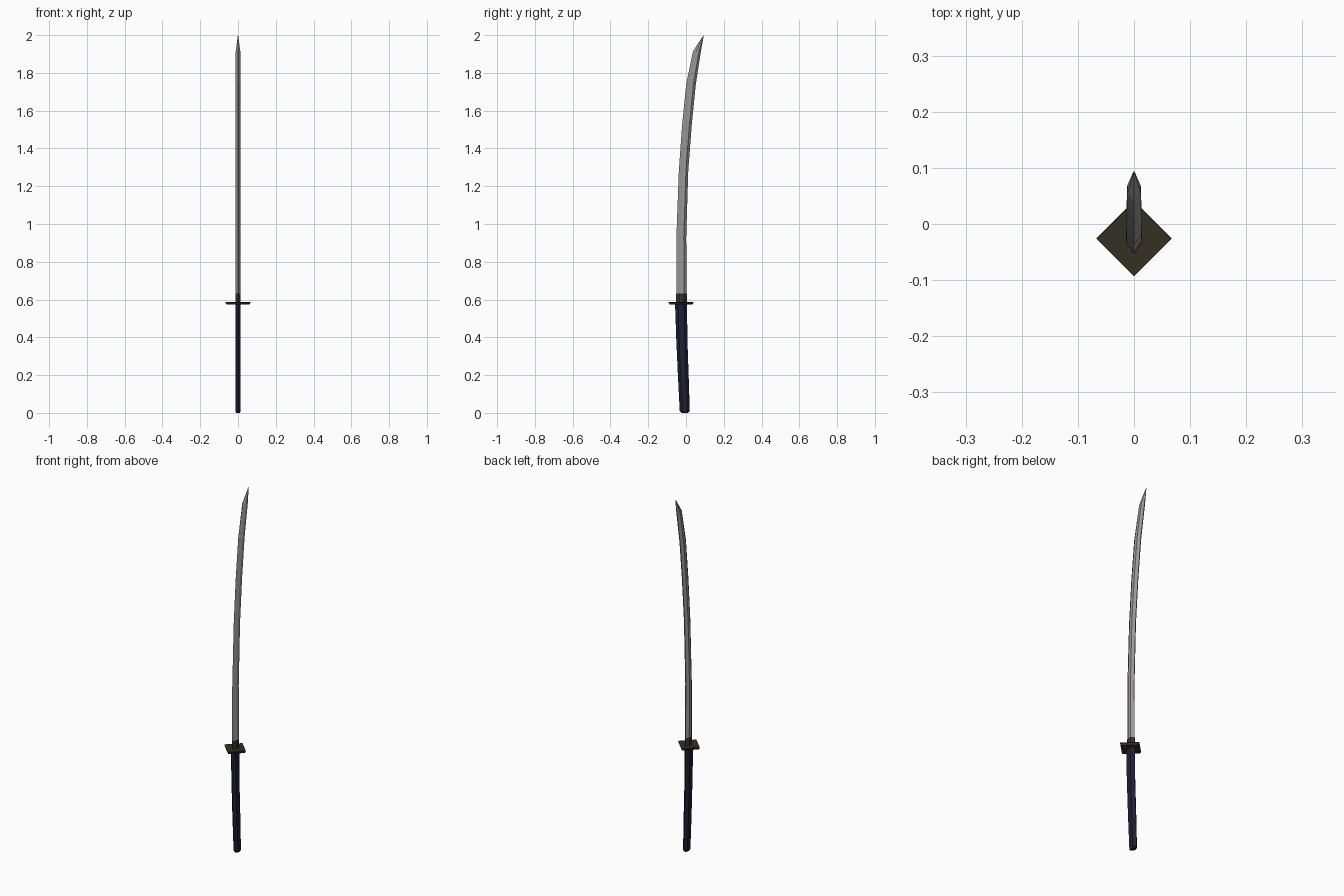
import bpy, bmesh

if "Cube" in bpy.data.objects:
    bpy.data.objects.remove(bpy.data.objects["Cube"])


def mat(name, col):
    m = bpy.data.materials.new(name)
    m.diffuse_color = (*col, 1)
    m.use_nodes = True
    m.node_tree.nodes["Principled BSDF"].inputs["Base Color"].default_value = m.diffuse_color
    return m


steel = mat("steel", (0.33, 0.31, 0.31))
navy = mat("navy wrap", (0.012, 0.014, 0.032))
bronze = mat("dark bronze", (0.037, 0.029, 0.016))
collar_mat = mat("dark collar", (0.036, 0.032, 0.027))


def loft(name, rings, material, smooth=False):
    """Skin equal-length rings of points and cap both ends."""
    bm = bmesh.new()
    vs = [[bm.verts.new(p) for p in r] for r in rings]
    n = len(vs[0])
    for a, b in zip(vs, vs[1:]):
        for i in range(n):
            j = (i + 1) % n
            bm.faces.new((a[i], a[j], b[j], b[i]))
    bm.faces.new(vs[0][::-1])
    bm.faces.new(vs[-1])
    bmesh.ops.remove_doubles(bm, verts=bm.verts, dist=1e-6)
    bmesh.ops.recalc_face_normals(bm, faces=bm.faces)
    me = bpy.data.meshes.new(name)
    bm.to_mesh(me)
    bm.free()
    me.materials.append(material)
    ob = bpy.data.objects.new(name, me)
    bpy.context.collection.objects.link(ob)
    return ob


def hexagon(z, y0, y1, w, f0, f1, slope=0.0):
    """Six-sided section: edge at y0, spine at y1, half width w, shoulders at f0 and f1."""
    pts = [(0, 0), (w, f0), (w, f1), (0, 1), (-w, f1), (-w, f0)]
    return [(x, y0 + (y1 - y0) * t, z + slope * (y1 - y0) * t) for x, t in pts]


# Curved blade: height, edge y, spine y, half width
stations = [(0.62, -0.051, 0.004, 0.013), (0.93, -0.051, 0.001, 0.013),
            (1.28, -0.038, 0.012, 0.013), (1.52, -0.021, 0.03, 0.013),
            (1.74, 0.001, 0.052, 0.013), (1.915, 0.037, 0.079, 0.012),
            (1.998, 0.092, 0.094, 0.001)]
loft("blade", [hexagon(z, a, b, w, 0.4, 0.75) for z, a, b, w in stations], steel)

# Collar between guard and blade
loft("collar", [hexagon(z, -0.054, 0.005, 0.0145, 0.35, 0.75) for z in (0.58, 0.632)],
     collar_mat)


# Diamond guard plate
def diamond(z, r):
    return [(r, -0.026, z), (0, -0.026 + r, z), (-r, -0.026, z), (0, -0.026 - r, z)]


loft("guard", [diamond(0.574, 0.060), diamond(0.585, 0.067), diamond(0.588, 0.066)], bronze)

# Slightly bent handle, with a tilted butt
grip = [(0.58, -0.058, 0.006), (0.40, -0.052, 0.007), (0.2, -0.043, 0.014)]
rings = [hexagon(z, a, b, 0.0145, 0.25, 0.75) for z, a, b in grip]
rings.append(hexagon(0.009, -0.033, 0.02, 0.0135, 0.25, 0.75))
rings.append(hexagon(0.0, -0.022, 0.010, 0.010, 0.25, 0.75))
loft("handle", rings, navy)
